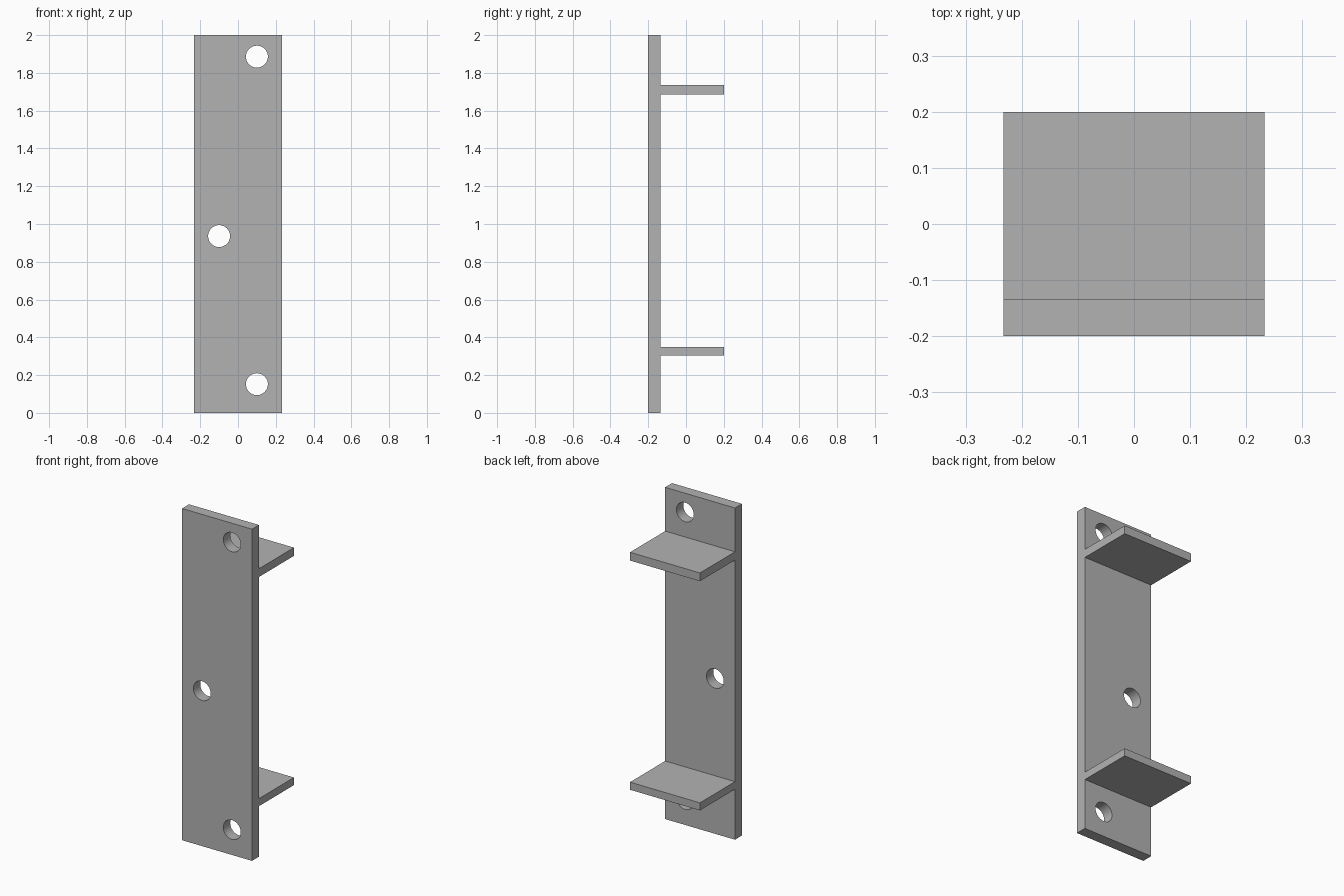
import bpy
import math

cube = bpy.data.objects.get("Cube")
if cube:
    bpy.data.objects.remove(cube, do_unlink=True)

grey = bpy.data.materials.new("plain grey")
grey.use_nodes = True
colour = (0.45, 0.45, 0.45, 1)
grey.diffuse_color = colour
grey.node_tree.nodes["Principled BSDF"].inputs["Base Color"].default_value = colour

HALF_WIDTH = 0.233
FRONT, PLATE_BACK, BACK = -0.2, -0.134, 0.2


def box(name, y0, y1, z0, z1):
    """Full-width block between the given depths and heights."""
    bpy.ops.mesh.primitive_cube_add(size=1, location=(0, (y0 + y1) / 2, (z0 + z1) / 2))
    obj = bpy.context.object
    obj.name = name
    obj.scale = (2 * HALF_WIDTH, y1 - y0, z1 - z0)
    bpy.ops.object.transform_apply(location=False, rotation=False, scale=True)
    obj.data.materials.append(grey)
    return obj


# Upright mounting plate
plate = box("mounting_plate", FRONT, PLATE_BACK, 0, 2)

# Staggered screw holes
for name, x, z in (("top", 0.1, 1.886), ("middle", -0.1, 0.936), ("bottom", 0.1, 0.152)):
    bpy.ops.mesh.primitive_cylinder_add(
        vertices=48, radius=0.058, depth=0.3,
        location=(x, (FRONT + PLATE_BACK) / 2, z), rotation=(math.pi / 2, 0, 0))
    cutter = bpy.context.object
    cutter.name = name + "_hole_cutter"
    cutter.data.materials.append(grey)
    cut = plate.modifiers.new(name + " hole", "BOOLEAN")
    cut.operation = "DIFFERENCE"
    cut.solver = "EXACT"
    cut.object = cutter
    bpy.ops.object.select_all(action="DESELECT")
    bpy.context.view_layer.objects.active = plate
    plate.select_set(True)
    bpy.ops.object.modifier_apply(modifier=cut.name)
    bpy.data.objects.remove(cutter, do_unlink=True)

bpy.ops.object.shade_smooth_by_angle(angle=math.radians(30))

# Two shelves projecting from the back of the plate
box("upper_shelf", PLATE_BACK, BACK, 1.686, 1.736)
box("lower_shelf", PLATE_BACK, BACK, 0.304, 0.35)
